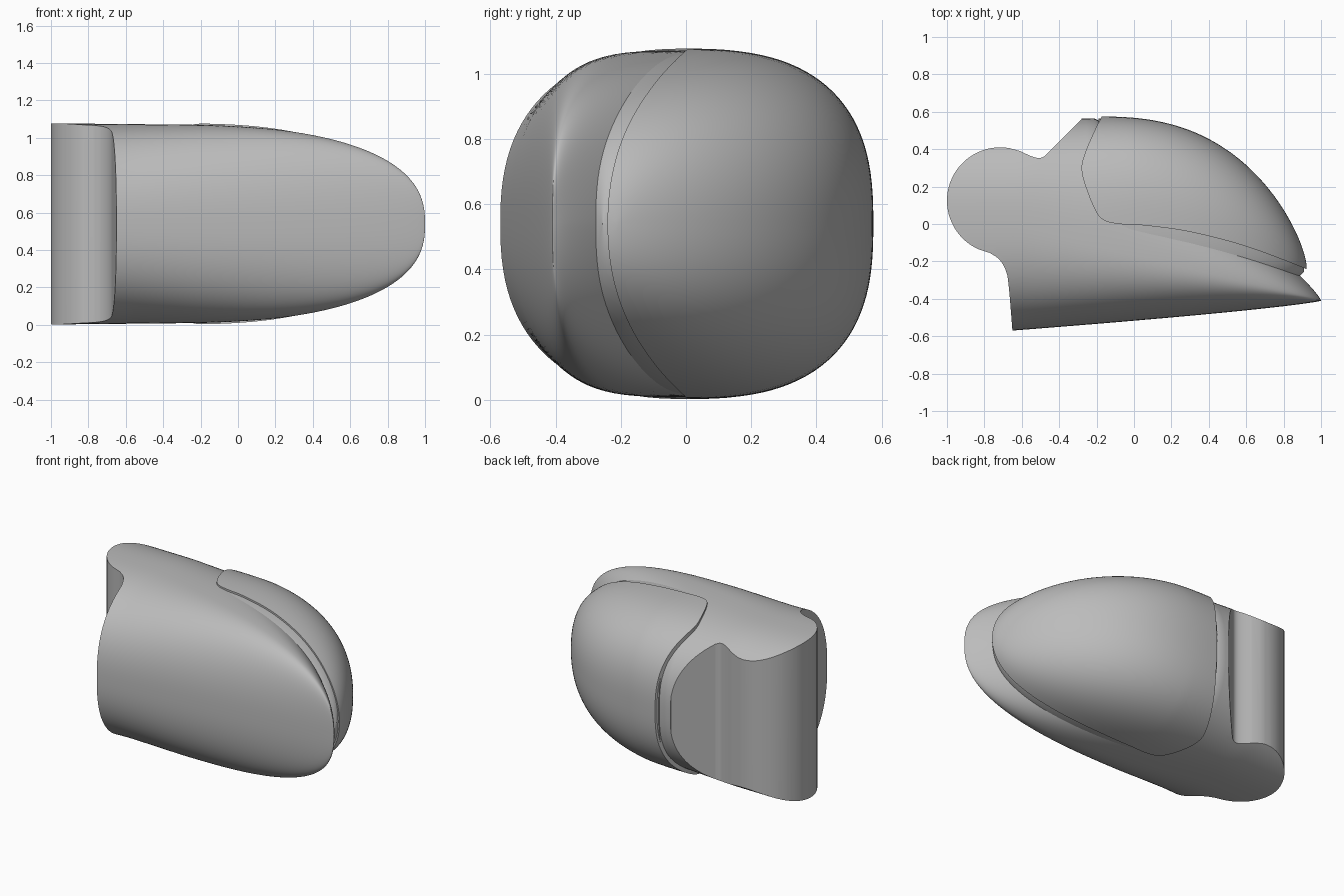
import bpy, bmesh, math

old = bpy.data.objects.get("Cube")
if old:
    bpy.data.objects.remove(old, do_unlink=True)

MID = 0.54  # height of the symmetry plane

grey = bpy.data.materials.new("plain_grey")
grey.use_nodes = True
grey.diffuse_color = (0.5, 0.5, 0.5, 1)
grey.node_tree.nodes["Principled BSDF"].inputs["Base Color"].default_value = (0.5, 0.5, 0.5, 1)


def clamp(t):
    return max(0.0, min(1.0, t))


def ease(x, start, end, p, q):
    """Falls from 1 to 0 along a superellipse arc."""
    return max(0.0, 1 - clamp((x - start) / (end - start)) ** p) ** (1 / q)


def add_object(name, bm):
    bmesh.ops.recalc_face_normals(bm, faces=bm.faces)
    mesh = bpy.data.meshes.new(name)
    bm.to_mesh(mesh)
    bm.free()
    mesh.materials.append(grey)
    ob = bpy.data.objects.new(name, mesh)
    bpy.context.collection.objects.link(ob)
    return ob


def loft(name, x0, x1, section, rings=72, sides=112):
    """Skin egg-shaped sections along x; section gives front, peak, back, half height, exponents."""
    bm = bmesh.new()
    loops = []
    for i in range(rings):
        x = x0 + (x1 - x0) * math.sin(i / rings * math.pi / 2)
        front, peak, back, h, n_front, n_back = section(x)
        loop = []
        for k in range(sides):
            a = 2 * math.pi * (k + 0.5) / sides
            c, s = math.cos(a), math.sin(a)
            n, w = (n_back, back - peak) if c > 0 else (n_front, peak - front)
            y = peak + math.copysign(abs(c) ** (2 / n) * w, c)
            z = MID + math.copysign(abs(s) ** (2 / n) * h, s)
            loop.append(bm.verts.new((x, y, z)))
        loops.append(loop)
    for a, b in zip(loops, loops[1:]):
        for k in range(sides):
            j = (k + 1) % sides
            bm.faces.new((a[k], a[j], b[j], b[k]))
    bm.faces.new(loops[0])
    tip = bm.verts.new((x1, section(x1)[1], MID))
    for k in range(sides):
        bm.faces.new((loops[-1][k], loops[-1][(k + 1) % sides], tip))
    return add_object(name, bm)


def smooth(pts, steps=6):
    """Rounded path through a few points."""
    out = []
    ext = [pts[0]] + pts + [pts[-1]]
    for a, b, c, d in zip(ext, ext[1:], ext[2:], ext[3:]):
        for i in range(steps):
            t = i / steps
            out.append(tuple(0.5 * (2 * q + (r - p) * t + (2 * p - 5 * q + 4 * r - s) * t * t
                                    + (3 * q - p - 3 * r + s) * t ** 3)
                             for p, q, r, s in zip(a, b, c, d)))
    return out + [pts[-1]]


def trim(ob, name, outline):
    """Keep only what lies inside an upright prism."""
    bm = bmesh.new()
    face = bm.faces.new([bm.verts.new((x, y, -1)) for x, y in outline])
    up = bmesh.ops.extrude_face_region(bm, geom=[face])["geom"]
    bmesh.ops.translate(bm, vec=(0, 0, 3), verts=[v for v in up if isinstance(v, bmesh.types.BMVert)])
    # The extrusion leaves the base behind only when it is kept, so close any open border
    rim = [e for e in bm.edges if e.is_boundary]
    if rim:
        bmesh.ops.holes_fill(bm, edges=rim, sides=0)
    cutter = add_object(name, bm)
    cutter.hide_render = True
    mod = ob.modifiers.new("trim", "BOOLEAN")
    mod.operation, mod.solver, mod.object = "INTERSECT", "EXACT", cutter
    bpy.context.view_layer.objects.active = ob
    bpy.ops.object.modifier_apply(modifier=mod.name)
    bpy.data.objects.remove(cutter, do_unlink=True)


# Front shell: tapers to a thin lip at the nose
def shell_section(x):
    front = -0.41 - 0.16 * (max(0, 1 - x) / 1.65) ** 0.8
    peak = min(0, -0.15 - 0.26 * x)
    t = clamp((x + 0.2) / 1.2)
    back = 0.565 if x < -0.2 else peak + 0.663 * (1 - t) ** 0.78
    h = 0.528 * ease(x, -0.3, 1, 2.35, 2.5) + 0.01 * clamp(-x)
    return front, peak, back, h, 2.45 - 0.2 * t, 2.6 - 0.9 * t


# Rear bulge, grown outward by a small amount for the raised panel
def bulge_section(grow):
    def section(x):
        t = clamp(x / 0.925)
        peak = -0.24 * t ** 1.6
        back = -0.23 + grow + 0.793 * ease(x, -0.2, 0.91 + grow, 2.55, 1.38)
        h = (0.525 + grow) * ease(x, -0.3, 0.91 + grow, 2.5, 2.1)
        front = peak - 0.45 * (1 - t ** 3) - grow
        return front, peak, back, h, 2.5 - 0.3 * t, 2.65 - 0.4 * t
    return section


shell = loft("front_shell", -1.1, 1.0, shell_section)
bulge = loft("rear_bulge", -0.19, 0.91, bulge_section(0.0))
panel = loft("rear_panel", -0.4, 0.922, bulge_section(0.012))

# Side outline: round grip end, waist notches and slanted rear wall
grip = [(-0.715 + 0.285 * math.cos(math.radians(a)), 0.125 + 0.285 * math.sin(math.radians(a)))
        for a in range(80, 246, 5)]
rear_notch = smooth([(-0.28, 0.56), (-0.45, 0.39), (-0.48, 0.362), (-0.51, 0.353),
                     (-0.55, 0.363), (-0.61, 0.39)])
front_notch = smooth([(-0.77, -0.155), (-0.72, -0.19), (-0.685, -0.25), (-0.67, -0.33), (-0.65, -0.57)])
trim(shell, "outline_cutter",
     [(1.3, 0.8), (-0.28, 0.8)] + rear_notch + grip + front_notch + [(-0.64, -0.8), (1.3, -0.8)])

# Panel border
border = smooth([(-0.15, 0.62), (-0.175, 0.57), (-0.215, 0.49), (-0.265, 0.37), (-0.28, 0.29),
                 (-0.255, 0.19), (-0.205, 0.07), (-0.16, 0.02), (-0.08, 0), (0.05, -0.007),
                 (0.3, -0.042), (0.6, -0.12), (0.92, -0.24), (1.1, -0.32)])
trim(panel, "panel_cutter", [(1.1, 0.8), (-0.15, 0.8)] + border)

for ob in (shell, bulge, panel):
    bpy.ops.object.select_all(action="DESELECT")
    ob.select_set(True)
    bpy.context.view_layer.objects.active = ob
    bpy.ops.object.shade_smooth_by_angle(angle=math.radians(32))
